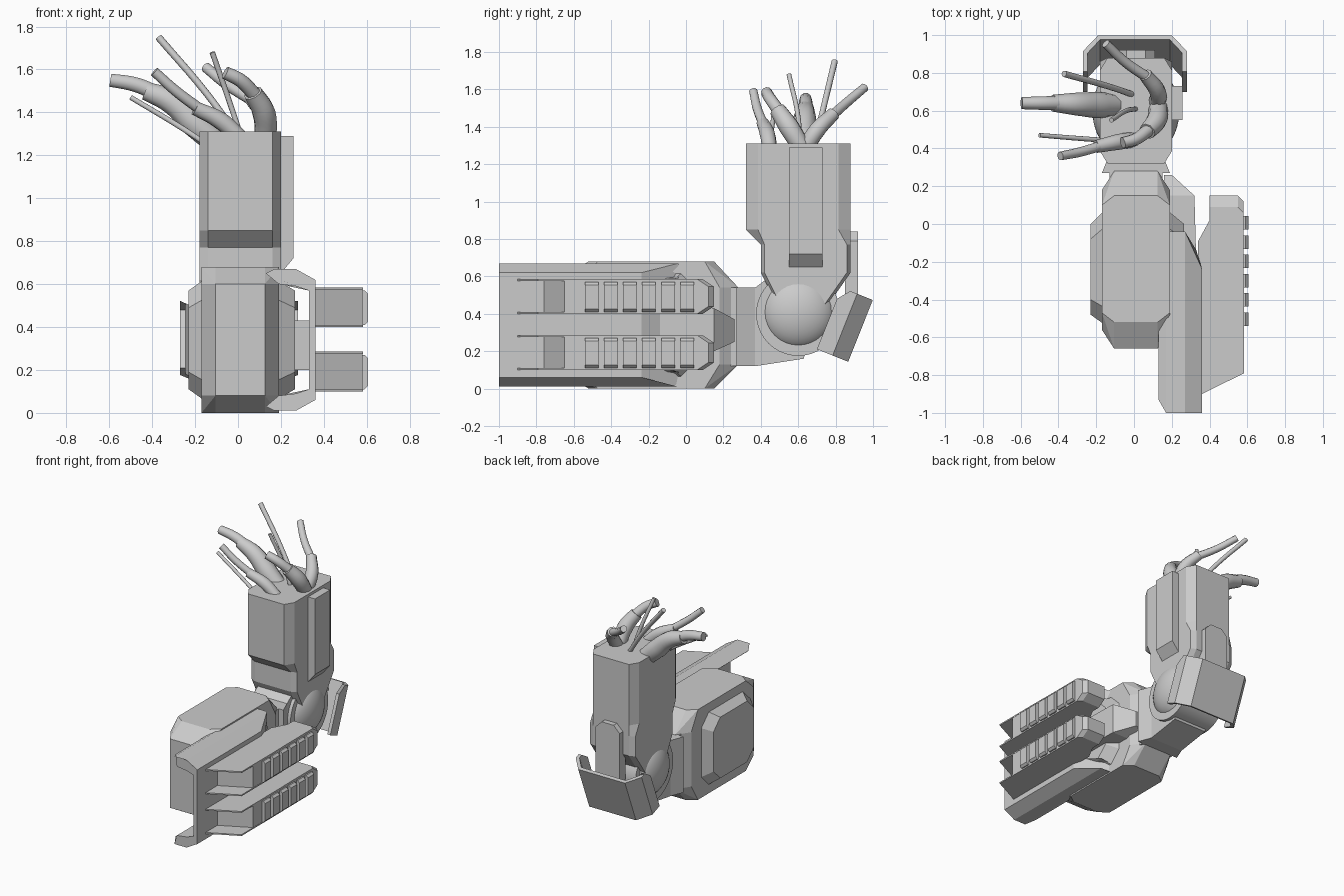
import bpy, bmesh, math
from mathutils import Vector

if "Cube" in bpy.data.objects:
    bpy.data.objects.remove(bpy.data.objects["Cube"])


def finish(name, bm):
    bmesh.ops.recalc_face_normals(bm, faces=bm.faces[:])
    me = bpy.data.meshes.new(name)
    bm.to_mesh(me)
    bm.free()
    ob = bpy.data.objects.new(name, me)
    bpy.context.collection.objects.link(ob)
    return ob


def loft(name, rings):
    """Skin matching rings of points and cap both ends."""
    bm = bmesh.new()
    vs = [[bm.verts.new(p) for p in r] for r in rings]
    n = len(rings[0])
    for a, b in zip(vs, vs[1:]):
        for i in range(n):
            j = (i + 1) % n
            bm.faces.new((a[i], a[j], b[j], b[i]))
    bm.faces.new(vs[0])
    bm.faces.new(vs[-1])
    return finish(name, bm)


def hull(name, pts):
    bm = bmesh.new()
    for p in pts:
        bm.verts.new(p)
    r = bmesh.ops.convex_hull(bm, input=bm.verts[:])
    junk = [v for v in set(r["geom_interior"] + r["geom_unused"]) if isinstance(v, bmesh.types.BMVert)]
    bmesh.ops.delete(bm, geom=junk, context="VERTS")
    bmesh.ops.dissolve_limit(bm, angle_limit=0.02, verts=bm.verts[:], edges=bm.edges[:])
    return finish(name, bm)


def octagon(a0, a1, b0, b1, ca, cb):
    """Rectangle with cut corners."""
    return [(a0 + ca, b0), (a1 - ca, b0), (a1, b0 + cb), (a1, b1 - cb),
            (a1 - ca, b1), (a0 + ca, b1), (a0, b1 - cb), (a0, b0 + cb)]


def smooth(ob):
    bpy.ops.object.select_all(action="DESELECT")
    ob.select_set(True)
    bpy.context.view_layer.objects.active = ob
    bpy.ops.object.shade_smooth_by_angle(angle=math.radians(40))


# Forearm: chamfered block with sloped ends
mid = octagon(-.17, .19, -.66, .28, .065, .10)
top = octagon(-.17, .19, -.52, .15, .065, .05)
hull("forearm", [(x, y, z) for z in (.08, .60) for x, y in mid if y < 0]
     + [(x, y, z) for z in (.13, .54) for x, y in mid if y > 0]
     + [(x, y, z) for z in (0, .68) for x, y in top])

# Raised bevelled panels on both forearm sides
for side, x0, x1 in (("left", -.16, -.23), ("right", .18, .265)):
    hull(side + "_forearm_panel",
         [(x0, y, z) for y, z in octagon(-.53, .07, .06, .62, .09, .09)]
         + [(x1, y, z) for y, z in octagon(-.48, .0, .11, .57, .08, .08)])

# Neck between forearm and elbow
neck = [(.2, .12), (.37, .12), (.63, .16), (.68, .4), (.45, .6), (.37, .54), (.2, .54)]
loft("forearm_neck", [[(x, y, z) for y, z in neck] for x in (-.13, .15)])
hull("neck_collar", [(x, .27, z) for x in (-.17, .19) for z in (.12, .54)]
     + [(x, y, z) for x, y in ((-.13, .37), (.15, .37)) for z in (.12, .54)])

# Elbow drum with domed caps
bm = bmesh.new()
r = bmesh.ops.create_cone(bm, cap_ends=True, segments=40, radius1=.225, radius2=.225, depth=.33)
for v in r["verts"]:
    c = v.co.copy()
    v.co = (c.z + .01, c.x + .6, c.y + .40)
smooth(finish("elbow_drum", bm))
for side, s in (("left", -1), ("right", 1)):
    bm = bmesh.new()
    r = bmesh.ops.create_uvsphere(bm, u_segments=32, v_segments=20, radius=.2)
    for v in r["verts"]:
        c = v.co.copy()
        v.co = (c.z * .6 + .01 + s * .11, c.x + .6, c.y + .41)
    smooth(finish(side + "_elbow_cap", bm))

# Upper arm: octagonal column stepping in at the front
rings = []
for z, y0, y1, cx, cy in ((1.31, .32, .88, .04, .065), (.85, .32, .88, .04, .065), (.77, .40, .88, .04, .02),
                          (.62, .40, .88, .04, .02), (.42, .50, .74, .04, .02)):
    ring = octagon(-.18, .20, y0, y1, cx, cy)
    rings.append([(x, y, z) for x, y in ring])
loft("upper_arm", rings)

# Side strip and back plate of the upper arm
strip = [(.19, .65), (.20, .65), (.258, .72), (.258, 1.29), (.19, 1.29)]
loft("upper_arm_side_strip", [[(x, y, z) for x, z in strip] for y in (.55, .73)])
plate = [(-.09, .42), (.11, .42), (.11, .79), (.06, .84), (-.04, .84), (-.09, .79)]
loft("upper_arm_back_plate", [[(x, y, z) for x, z in plate] for y in (.85, .92)])

# Tilted elbow guard: folded sheet swept along its slanted axis
outer = [(-.27, 0), (-.27, .05), (-.27, .09), (-.19, .18), (.20, .18), (.28, .09), (.28, .05), (.28, 0)]
inner = [(.255, 0), (.255, .05), (.255, .08), (.19, .155), (-.18, .155), (-.245, .08), (-.245, .05), (-.245, 0)]
F, U, N = Vector((0, .70, .21)), Vector((0, .37, .93)), Vector((0, .93, -.37))
sheet = outer + inner
bottom = [F + N * d + Vector((x, 0, 0)) for x, d in sheet]
upper = [p + U * (.29 + .065 * min(d / .05, 1)) for p, (x, d) in zip(bottom, sheet)]
loft("elbow_guard", [bottom, upper])

# Long C-shaped side rail with a slanted rear end
rail = [(.17, .67), (.27, .67), (.36, .62), (.36, .06), (.27, .01), (.17, .01), (.13, .03),
        (.19, .08), (.27, .09), (.33, .11), (.33, .57), (.27, .59), (.19, .60), (.13, .65)]
front = [(x, -.93 if x < .15 else -1, z) for x, z in rail]
back = [(x, -.04 if x < .3 else -.04 - (x - .3) * 3.3, z) for x, z in rail]
loft("side_rail", [front, back])

# Bracket joining the rail to the forearm
hull("rail_bracket", [(x, y, z) for x, y in ((.16, -.4), (.335, -.4), (.32, .15), (.16, .15)) for z in (.20, .43)]
     + [(x, .26, z) for x in (.16, .20) for z in (.25, .37)])

# Two stacked fins with thin lips at the front and a row of pads
for name, z0, z1 in (("lower", .10, .285), ("upper", .40, .585)):
    core = [(.34, -.77), (.58, -.65), (.58, .10), (.55, .13), (.40, .13), (.40, .02), (.34, -.09)]
    tail = [(x, y - (.04 if y > .05 else 0)) for x, y in core]
    tail = [(x, y) for x, y in tail]
    loft(name + "_fin", [[(x, y, z) for x, y in o] for z, o in
                         ((z0, tail), (z0 + .04, [(x, y + (.02 if y > .05 else 0)) for x, y in core]),
                          (z1 - .04, [(x, y + (.02 if y > .05 else 0)) for x, y in core]), (z1, tail))])
    lip = [(.34, -.91), (.582, -.79), (.582, -.3), (.34, -.3)]
    for tag, z in (("bottom", z0), ("top", z1 - .01)):
        loft(f"{name}_fin_{tag}_lip", [[(x, y, h) for x, y in lip] for h in (z, z + .01)])
    for i in range(6):
        y = -.54 + i * .102
        hull(f"{name}_fin_pad_{i + 1}", [(x, yy, z) for yy in (y, y + .072)
             for x, z in ((.57, z0 + .01), (.59, z0 + .01), (.605, z0 + .025),
                          (.605, z1 - .03), (.59, z1 - .015), (.57, z1 - .015))])


# Loose cables; each point is x, y, z, radius
def cable(name, pts):
    cu = bpy.data.curves.new(name, "CURVE")
    cu.dimensions = "3D"
    cu.bevel_depth = 1
    cu.bevel_resolution = 3
    cu.resolution_u = 5
    cu.use_fill_caps = True
    sp = cu.splines.new("BEZIER")
    sp.bezier_points.add(len(pts) - 1)
    for b, (x, y, z, rad) in zip(sp.bezier_points, pts):
        b.co = (x, y, z)
        b.radius = rad
        b.handle_left_type = b.handle_right_type = "AUTO"
    ob = bpy.data.objects.new(name, cu)
    bpy.context.collection.objects.link(ob)
    bpy.ops.object.select_all(action="DESELECT")
    ob.select_set(True)
    bpy.context.view_layer.objects.active = ob
    bpy.ops.object.convert(target="MESH")
    smooth(bpy.context.view_layer.objects.active)


cable("left_sheath", [(-.08, .63, 1.24, .06), (-.20, .63, 1.35, .07), (-.31, .635, 1.45, .06), (-.43, .64, 1.50, .045)])
cable("left_core", [(-.38, .64, 1.49, .038), (-.48, .64, 1.53, .036), (-.595, .64, 1.55, .032)])
cable("back_sheath", [(.12, .63, 1.27, .045), (.125, .70, 1.38, .045), (.06, .79, 1.47, .036)])
cable("back_core", [(.08, .77, 1.45, .028), (-.05, .86, 1.53, .026), (-.15, .955, 1.61, .024)])
cable("front_sheath", [(.13, .63, 1.27, .05), (.12, .55, 1.40, .055), (.07, .49, 1.49, .045)])
cable("front_core", [(.08, .50, 1.48, .034), (.01, .45, 1.55, .032), (-.06, .43, 1.585, .03)])
cable("front_left_sheath", [(.02, .45, 1.27, .04), (-.08, .435, 1.36, .042), (-.20, .41, 1.42, .034)])
cable("front_left_core", [(-.17, .415, 1.41, .026), (-.29, .38, 1.50, .025), (-.39, .36, 1.59, .023)])
cable("tall_wire", [(.01, .68, 1.27, .016), (-.14, .73, 1.48, .016), (-.37, .795, 1.75, .017)])
cable("middle_wire", [(.02, .61, 1.27, .013), (-.04, .60, 1.45, .013), (-.12, .55, 1.68, .013)])
cable("low_wire", [(-.10, .44, 1.22, .013), (-.25, .45, 1.32, .013), (-.50, .47, 1.47, .012)])
